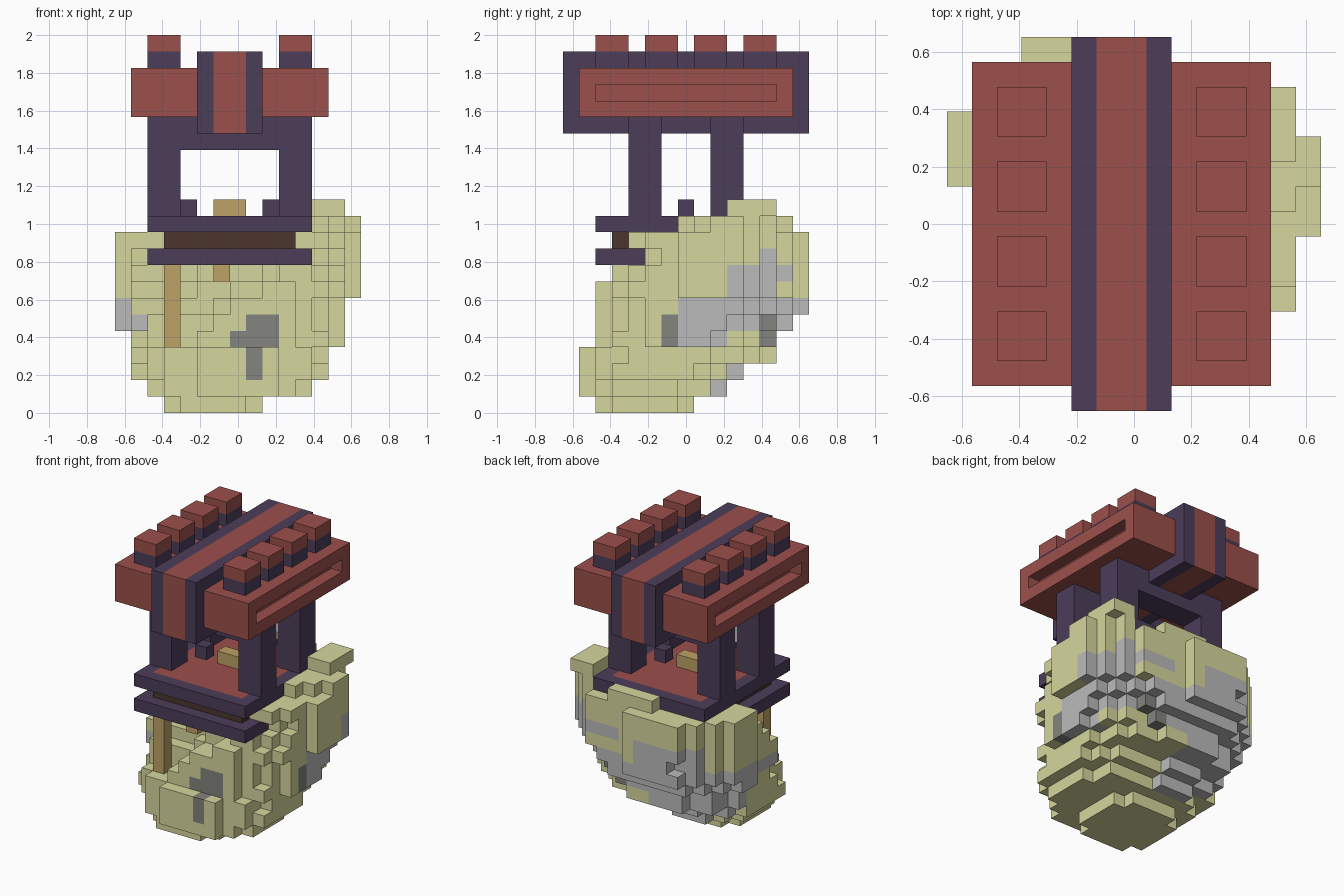
import bpy, bmesh
from mathutils import Vector

old = bpy.data.objects.get("Cube")
if old:
    bpy.data.objects.remove(old)

V = 2 / 23      # size of one block
HALF = 7.5      # blocks from the centre to the side


def material(name, rgb):
    lin = [((c / 255 + 0.055) / 1.055) ** 2.4 for c in rgb] + [1]
    m = bpy.data.materials.new(name)
    m.use_nodes = True
    m.diffuse_color = lin
    bsdf = m.node_tree.nodes["Principled BSDF"]
    bsdf.inputs["Base Color"].default_value = lin
    bsdf.inputs["Roughness"].default_value = 1
    return m


red = material("brick red", (156, 80, 76))
purple = material("dark purple", (76, 61, 90))
brown = material("dark brown", (76, 53, 46))
tan = material("tan wood", (191, 162, 102))
olive = material("pale olive", (214, 215, 157))
light_grey = material("light grey", (187, 187, 187))
dark_grey = material("dark grey", (131, 131, 126))


def point(i, j, k):
    return Vector(((i - HALF) * V, (j - HALF) * V, k * V))


def finish(bm, name, mats):
    mesh = bpy.data.meshes.new(name)
    bm.to_mesh(mesh)
    bm.free()
    for m in mats:
        mesh.materials.append(m)
    ob = bpy.data.objects.new(name, mesh)
    bpy.context.scene.collection.objects.link(ob)
    return ob


def block_mesh(xs, ys, zs):
    bm = bmesh.new()
    bmesh.ops.create_cube(bm, size=1)
    for v in bm.verts:
        v.co = point(*(r[0] if c < 0 else r[1] for c, r in zip(v.co, (xs, ys, zs))))
    return bm


def block(name, mat, xs, ys, zs):
    return finish(block_mesh(xs, ys, zs), name, [mat])


# Roof: slab with a slot sunk into each long side
bm = block_mesh((1, 13), (1, 14), (18, 21))
bm.normal_update()
for f in [f for f in bm.faces if abs(f.normal.x) > 0.9]:
    inward = -V * f.normal
    bmesh.ops.inset_region(bm, faces=[f], thickness=V, use_even_offset=True)
    slot = bmesh.ops.extrude_discrete_faces(bm, faces=[f])["faces"][0]
    bmesh.ops.translate(bm, verts=slot.verts, vec=inward)
finish(bm, "roof_slab", [red])

# Striped band round the roof
block("roof_band_middle", red, (6, 8), (0, 15), (17, 22))
for side, x in (("right", 5), ("left", 8)):
    block("roof_band_" + side, purple, (x, x + 1), (0, 15), (17, 22))

# Roof pegs, pillars and small posts, on both sides
for side, x in (("right", 2), ("left", 10)):
    for n in range(4):
        y = 2 + 3 * n
        block(f"peg_base_{side}_{n}", purple, (x, x + 2), (y, y + 2), (21, 22))
        block(f"peg_cap_{side}_{n}", red, (x, x + 2), (y, y + 2), (22, 23))
    for end, y in (("front", 4), ("back", 9)):
        block(f"pillar_{end}_{side}", purple, (x, x + 2), (y, y + 2), (12, 18))
for side, x in (("right", 4), ("left", 9)):
    block("post_" + side, purple, (x, x + 1), (7, 8), (12, 13))
for end, y in (("front", 4), ("back", 9)):
    block("beam_" + end, purple, (4, 10), (y, y + 2), (16, 18))

# Deck: framed floor, dark core, lower plate
block("floor", red, (3, 11), (3, 12), (11, 12))
for name, xs, ys in (("front", (2, 12), (2, 3)), ("back", (2, 12), (12, 13)),
                     ("right", (2, 3), (3, 12)), ("left", (11, 12), (3, 12))):
    block("floor_frame_" + name, purple, xs, ys, (11, 12))
block("deck_core", brown, (3, 11), (3, 12), (10, 11))
block("deck_plate", purple, (2, 12), (2, 13), (9, 10))
block("bench", tan, (6, 8), (7, 8), (12, 13))
block("stilt_long", tan, (3, 4), (3, 4), (4, 9))
block("stilt_short", tan, (6, 7), (3, 4), (8, 9))

# Rock: extents of each layer, bottom to top (x0, x1, y0, y1)
layers = [(3, 9, 2, 8), (2, 12, 1, 10), (1, 13, 1, 11), (1, 13, 1, 13),
          (1, 14, 2, 13), (0, 14, 2, 14), (0, 14, 2, 15), (0, 15, 2, 15),
          (0, 15, 3, 15), (0, 15, 4, 15), (0, 15, 3, 15), (2, 15, 7, 14),
          (12, 14, 10, 13)]


def in_deck(i, j, k):
    return (2 <= i < 12 and 2 <= j < 13 and k in (9, 11)) or \
           (3 <= i < 11 and 3 <= j < 12 and k == 10)


def trimmed(i, j, k):
    # the outermost bulges are narrow, and the front right corner stays low
    return (i == 0 and not 9 <= j < 12) or (i == 14 and not 7 <= j < 11) or \
           (j == 14 and not 3 <= i < 8) or \
           (k in (1, 2) and j == 8 + k and i > 6) or \
           (k == 11 and i < 12 and not 6 <= i < 10) or \
           k >= 4 + max(0, i - 4) * 0.7 + max(0, j - 3) * 1.2


def rock_colour(i, j, k):
    if j <= 4 and ((k in (2, 3) and i == 8) or (k == 4 and 7 <= i <= 9)
                   or (k == 5 and i in (8, 9))):
        return 2
    if i >= 9 and k in (4, 5) and j in (6, 12):
        return 2
    if i >= 9 and 4 <= k <= 9 and 7 <= j <= 13:
        olive_part = (k <= 4 and j >= 10) or (k >= 7 and j < 10) or \
                     (k == 7 and j == 13) or (k == 9 and j != 12)
        return 0 if olive_part else 1
    if j >= 9 and i <= (8 if 4 <= k <= 6 else 6) and k <= (6 if i <= 1 else 8):
        return 1
    return 1 if i == 1 and k == 5 else 0


cells = set()
for k, (x0, x1, y0, y1) in enumerate(layers):
    cx, cy, rx, ry = (x0 + x1) / 2, (y0 + y1) / 2, (x1 - x0) / 2, (y1 - y0) / 2
    for i in range(x0, x1):
        for j in range(y0, y1):
            u = (i + 0.5 - cx) / rx
            w = (j + 0.5 - cy + 0.08 * (i + 0.5 - cx)) / ry
            if u * u + w * w <= 1.04 and not trimmed(i, j, k) and not in_deck(i, j, k):
                cells.add((i, j, k))

bm = bmesh.new()
for cell in sorted(cells):
    for axis in range(3):
        for side in (0, 1):
            near = list(cell)
            near[axis] += 2 * side - 1
            if tuple(near) in cells:
                continue
            a, b = (axis + 1) % 3, (axis + 2) % 3
            ring = []
            for da, db in ((0, 0), (1, 0), (1, 1), (0, 1)):
                c = list(cell)
                c[axis] += side
                c[a] += da
                c[b] += db
                ring.append(bm.verts.new(point(*c)))
            f = bm.faces.new(ring if side else ring[::-1])
            f.material_index = rock_colour(*cell)
bmesh.ops.remove_doubles(bm, verts=bm.verts, dist=V / 100)
finish(bm, "rock", [olive, light_grey, dark_grey])
